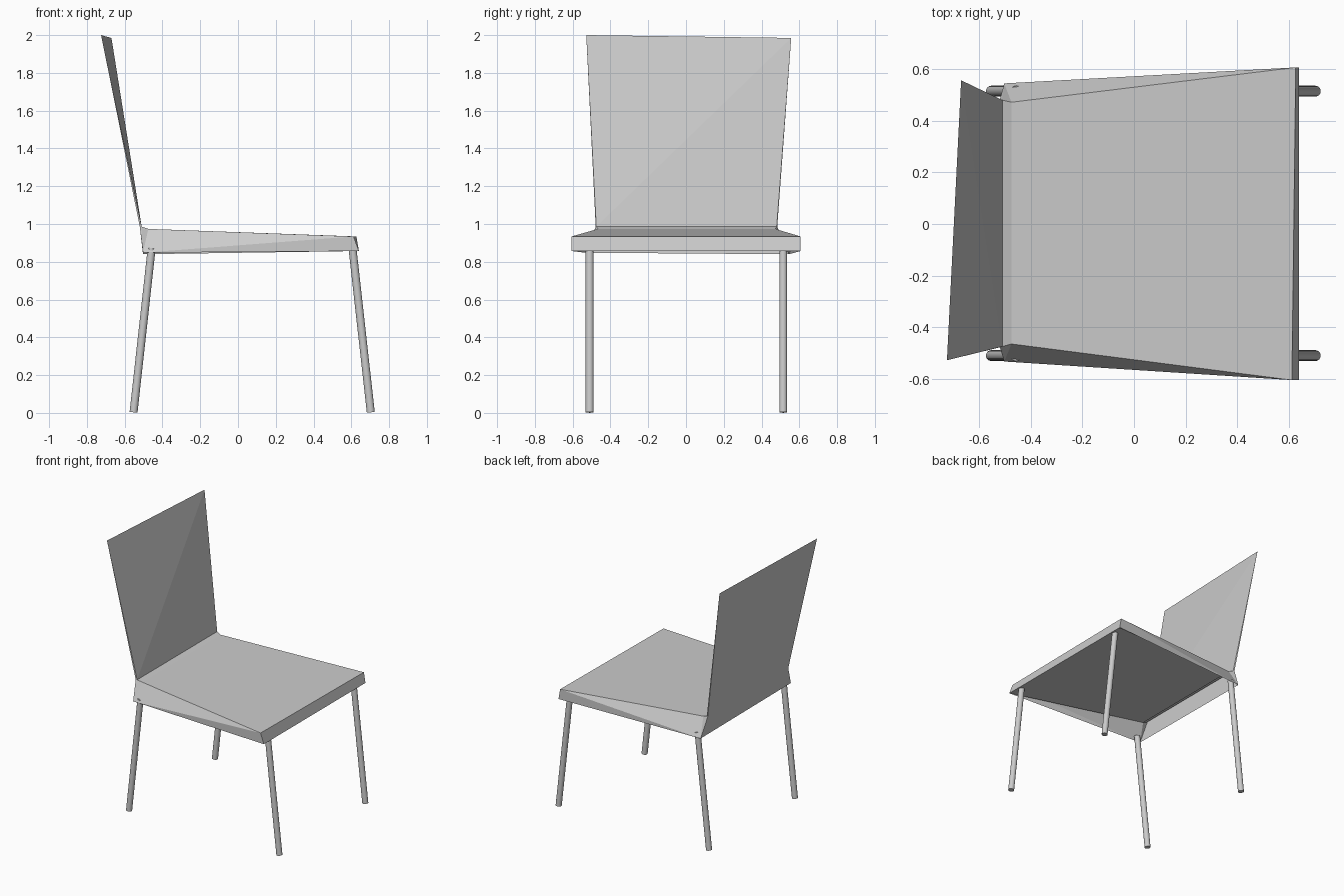
import bpy
import bmesh
from mathutils import Vector

if "Cube" in bpy.data.objects:
    bpy.data.objects.remove(bpy.data.objects["Cube"])


def sheet(name, points, faces):
    """Flat-shaded thin surface from a few corner points."""
    mesh = bpy.data.meshes.new(name)
    bm = bmesh.new()
    verts = [bm.verts.new(p) for p in points]
    for f in faces:
        bm.faces.new([verts[i] for i in f])
    bm.normal_update()
    bm.to_mesh(mesh)
    bm.free()
    obj = bpy.data.objects.new(name, mesh)
    bpy.context.collection.objects.link(obj)
    return obj


def rod(name, bottom, top, radius=0.021):
    """Round bar between two points."""
    a, b = Vector(bottom), Vector(top)
    axis = b - a
    bpy.ops.mesh.primitive_cylinder_add(vertices=24, radius=radius, depth=axis.length,
                                        location=(a + b) / 2)
    obj = bpy.context.object
    obj.name = name
    obj.rotation_euler = axis.to_track_quat('Z', 'Y').to_euler()
    bpy.ops.object.shade_smooth_by_angle()
    return obj


# Seat: wedge-shaped top and sloping underside, with deeper walls at the rear
sheet("seat", [
    (-0.51, -0.475, 0.986), (-0.51, 0.48, 0.986),    # 0, 1 rear lip
    (-0.475, -0.465, 0.974), (-0.475, 0.472, 0.974),  # 2, 3 rear of top
    (0.612, -0.605, 0.934), (0.627, 0.607, 0.934),   # 4, 5 front of top
    (-0.503, -0.533, 0.848), (-0.503, 0.545, 0.84),  # 6, 7 rear of rim
    (0.64, -0.605, 0.857), (0.64, 0.607, 0.857),     # 8, 9 front of rim
    (-0.52, -0.478, 0.986), (-0.52, 0.483, 0.986),   # 10, 11 behind the backrest
], [
    (0, 2, 3, 1), (2, 4, 5, 3),             # top
    (4, 8, 9, 5), (10, 11, 7, 6),           # front and rear walls
    (0, 10, 6), (0, 6, 2), (2, 6, 4), (4, 6, 8),   # side wall
    (1, 7, 11), (1, 3, 7), (3, 5, 7), (5, 9, 7),   # other side wall
])
sheet("seat_underside", [
    (-0.475, -0.465, 0.970), (-0.475, 0.468, 0.970),
    (0.64, 0.603, 0.857), (0.64, -0.603, 0.857),
], [(0, 1, 2, 3)])

# Backrest: slim twisted wedge, sharp along the top edge
sheet("backrest", [
    (-0.51, -0.475, 0.986), (-0.51, 0.48, 0.986),    # front foot
    (-0.67, 0.557, 1.985), (-0.725, -0.528, 2.0),    # top edge
    (-0.52, -0.478, 0.986), (-0.52, 0.483, 0.986),   # rear foot
], [
    (0, 1, 2), (0, 2, 3),
    (4, 2, 5), (4, 3, 2),
    (0, 3, 4), (1, 5, 2),
])

# Legs: four splayed round bars
for side, y in (("left", -0.51), ("right", 0.515)):
    rod("rear_leg_" + side, (-0.553, y, 0.003), (-0.457, y, 0.872))
    rod("front_leg_" + side, (0.703, y, 0.003), (0.606, y, 0.872))
